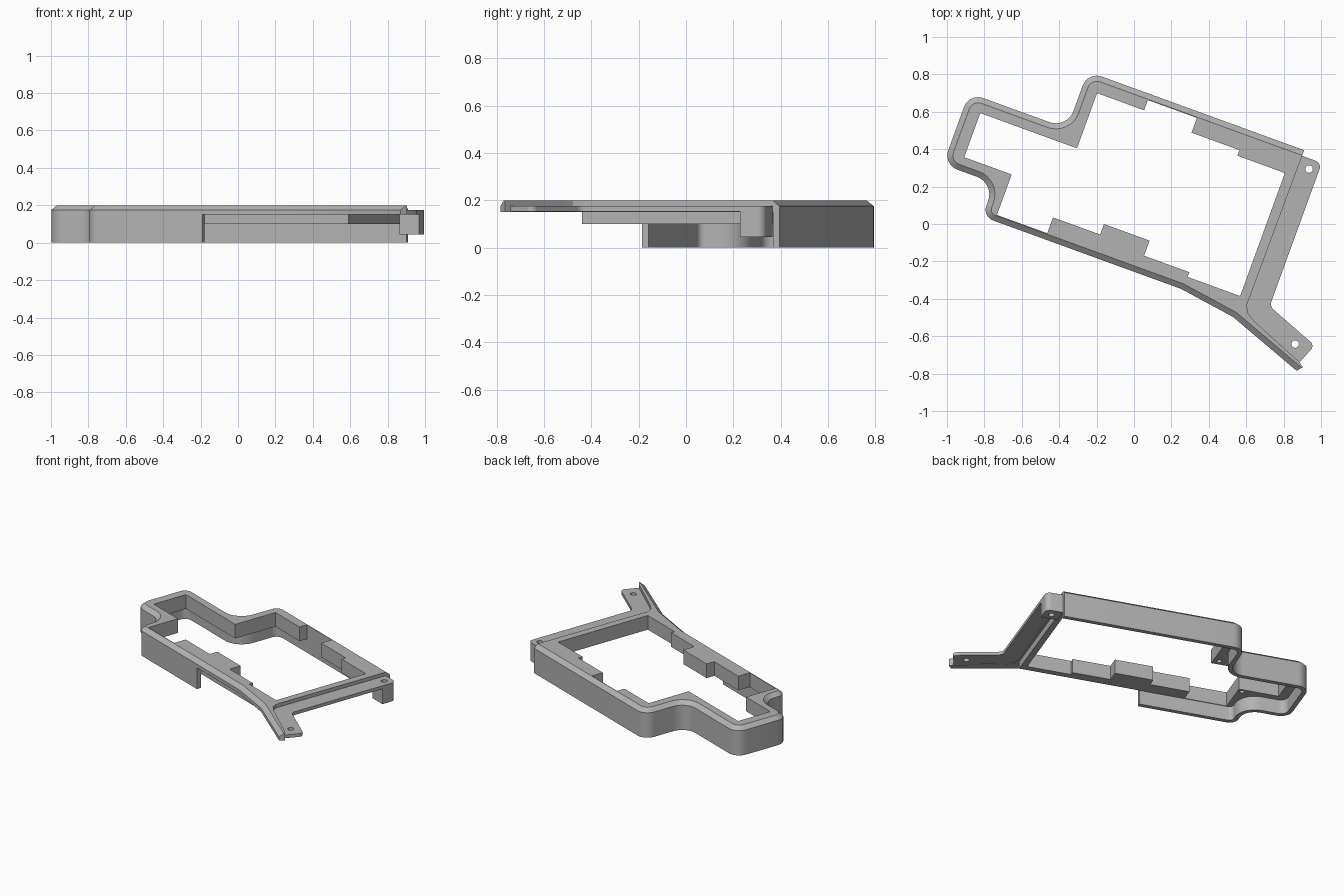
import bpy, bmesh, math
from mathutils import Vector, Matrix
from mathutils.geometry import tessellate_polygon

cube = bpy.data.objects.get("Cube")
if cube:
    bpy.data.objects.remove(cube, do_unlink=True)

grey = bpy.data.materials.new("plain_grey")
grey.use_nodes = True
colour = (0.45, 0.45, 0.45, 1)
grey.diffuse_color = colour
grey.node_tree.nodes["Principled BSDF"].inputs["Base Color"].default_value = colour

TURN = Matrix.Rotation(math.radians(-20), 4, 'Z')   # whole frame sits at an angle


def rounded(corners, closed=True, steps=8):
    """Outline from (u, v) or (u, v, radius) corners."""
    out, n = [], len(corners)
    for i, c in enumerate(corners):
        p = Vector(c[:2])
        if len(c) < 3:
            out.append(p)
            continue
        a = (Vector(corners[i - 1][:2]) - p).normalized()
        b = (Vector(corners[(i + 1) % n][:2]) - p).normalized()
        half, r = a.angle(b) / 2, c[2]
        centre = p + (a + b).normalized() * r / math.sin(half)
        s = p + a * r / math.tan(half) - centre
        e = p + b * r / math.tan(half) - centre
        for k in range(steps + 1):
            t = k / steps
            mix = s * math.sin((1 - t) * s.angle(e)) + e * math.sin(t * s.angle(e))
            out.append(centre + mix.normalized() * r)
    return out


def circle(u, v, r, n=20):
    return [Vector((u + r * math.cos(k * math.tau / n), v + r * math.sin(k * math.tau / n)))
            for k in range(n)]


def inset(loop, dists):
    """Move every edge of a counter-clockwise loop inward by its own distance."""
    out, n = [], len(loop)
    normals = []
    for i in range(n):
        d = (loop[(i + 1) % n] - loop[i]).normalized()
        normals.append(Vector((-d.y, d.x)))
    for i, p in enumerate(loop):
        a, b, da, db = normals[i - 1], normals[i], dists[i - 1], dists[i]
        det = a.x * b.y - a.y * b.x
        if abs(det) < 1e-3:
            out.append(p + b * db)
        else:
            out.append(p + Vector((da * b.y - db * a.y, db * a.x - da * b.x)) / det)
    return out


def prism(name, loops, z0, z1, chamfer=None):
    """Solid from an outline and its holes, with an optional chamfered outer top."""
    bm = bmesh.new()
    bottom, top = [], []
    for i, loop in enumerate(loops):
        levels = [(loop, z0), (loop, z1)]
        if chamfer and i == 0:
            levels = [(loop, z0), (loop, z1 - 0.025), (inset(loop, chamfer), z1)]
        rings = [[bm.verts.new((p.x, p.y, z)) for p in ring] for ring, z in levels]
        for low, high in zip(rings, rings[1:]):
            for k in range(len(loop)):
                j = (k + 1) % len(loop)
                face = [low[k], low[j], high[j], high[k]]
                bm.faces.new(face)
        bottom.append(rings[0])
        top.append(rings[-1])
    for cap in (bottom, top):
        flat = [v for ring in cap for v in ring]
        for tri in tessellate_polygon([[v.co.copy() for v in ring] for ring in cap]):
            bm.faces.new([flat[k] for k in tri])
    bmesh.ops.remove_doubles(bm, verts=bm.verts, dist=1e-5)
    bmesh.ops.recalc_face_normals(bm, faces=bm.faces)
    bm.transform(TURN)
    mesh = bpy.data.meshes.new(name)
    bm.to_mesh(mesh)
    bm.free()
    mesh.materials.append(grey)
    ob = bpy.data.objects.new(name, mesh)
    bpy.context.collection.objects.link(ob)
    bpy.ops.object.select_all(action='DESELECT')
    ob.select_set(True)
    bpy.context.view_layer.objects.active = ob
    bpy.ops.object.shade_smooth_by_angle(angle=math.radians(25))
    return ob


# Shared outlines: outer skin, inner skin and stepped opening
outer = [(-.511, .682, .08), (-.511, .357, .1), (-1.068, .357, .08),
         (-1.068, -.05, .08), (-.775, -.05, .1), (-.775, -.24, .06)]
inner = [(-.481, .652, .05), (-.481, .327, .13), (-1.038, .327, .05),
         (-1.038, -.02, .05), (-.745, -.02, .13), (-.745, -.21, .03)]
opening = [Vector(p) for p in (
    (-.425, .59), (-.157, .59), (-.157, .648), (.122, .648), (.122, .564), (.395, .564),
    (.395, .532), (.665, .532), (.665, -.168), (.366, -.168), (.366, -.141), (.109, -.141),
    (.109, -.055), (-.151, -.055), (-.151, -.115), (-.419, -.115), (-.419, -.205),
    (-.705, -.205), (-.705, .025), (-.975, .025), (-.975, .276), (-.425, .276))]

# Top rim with chamfered outer edge and the diagonal leg
skin = rounded([(.72, .682)] + outer + [(.355, -.24), (.667, -.286), (1.085, -.44)])
step = [Vector(p) for p in ((1.111, -.41), (1.08, -.39), (.78, -.268), (.735, -.24), (.715, -.2))]
cuts = [0.03] * (len(skin) - 1) + [0] * (len(step) + 1)
prism("top_rim", [skin + step, opening], .15, .2, cuts)

# Tall outer wall, open along the front right
wall = rounded([(.72, .682)] + outer + [(-.115, -.24)])
wall += rounded([(.72, .652)] + inner + [(-.115, -.21)])[::-1]
prism("outer_wall", [wall], 0, .15)

# Stepped ledge under the rim, with two blind screw holes
ledge = rounded([(.705, .652)] + inner + [(.705, -.21)])
prism("inner_ledge", [ledge, opening, circle(-.465, .315, .016), circle(-.735, -.0, .016)], .1, .15)

# Lower mounting plate along the right side, with a foot
plate = rounded([(.70, .65), (.70, -.2), (.75, -.265), (1.083, -.397), (1.13, -.28, .03),
                 (.832, -.165, .04), (.832, .65, .035)])
tab_hole = circle(.779, .596, .02)
prism("mounting_plate", [plate, tab_hole, circle(1.029, -.309, .02)], .152, .175)

# Screw post at the back right corner
post = rounded([(.72, .65), (.72, .545), (.832, .545), (.832, .65, .035)])
prism("screw_post", [post, tab_hole], .045, .152)
